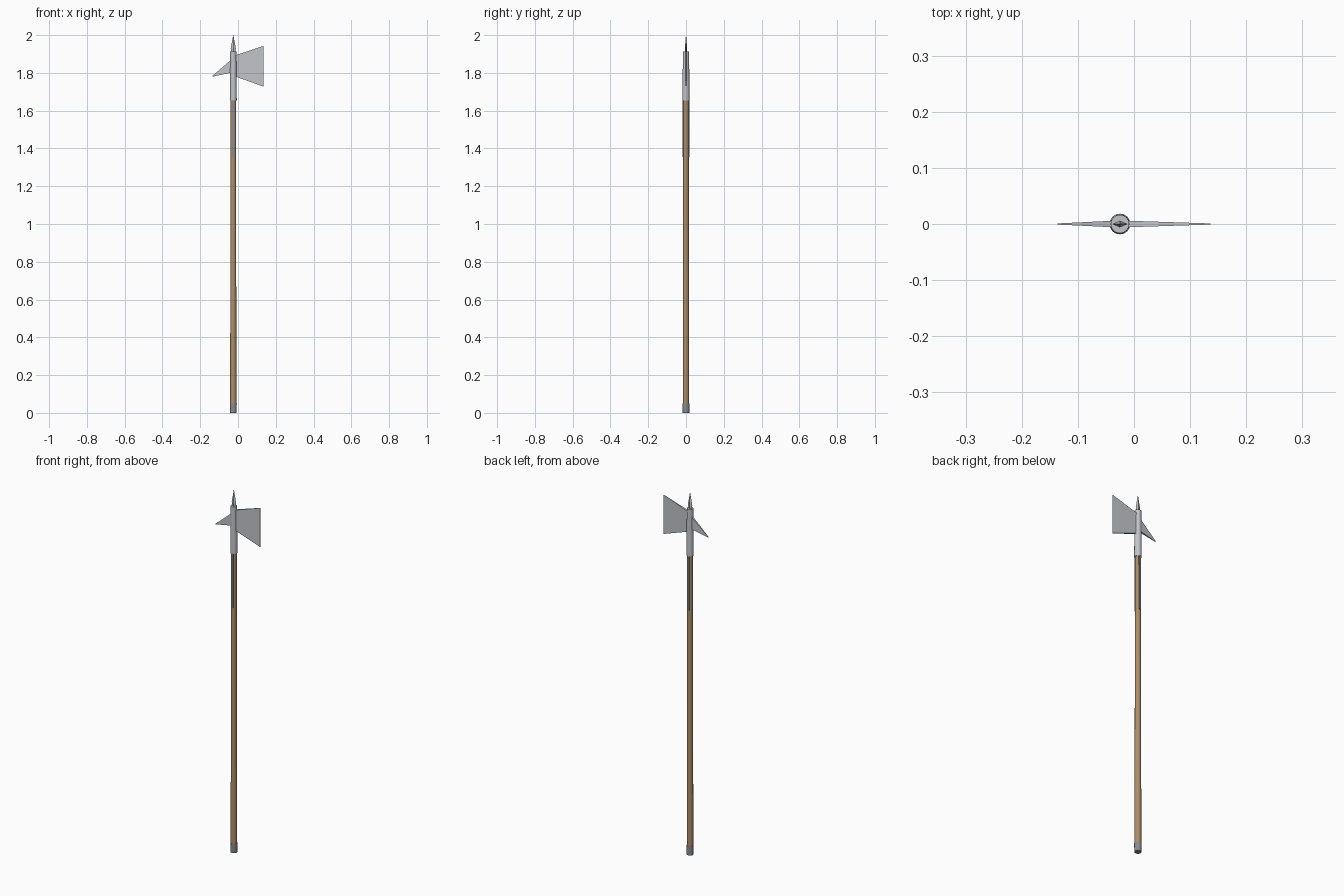
import bpy, bmesh, math

if "Cube" in bpy.data.objects:
    bpy.data.objects.remove(bpy.data.objects["Cube"])

CX = -0.025  # shaft axis


def material(name, color):
    m = bpy.data.materials.new(name)
    m.diffuse_color = (*color, 1)
    m.use_nodes = True
    m.node_tree.nodes["Principled BSDF"].inputs["Base Color"].default_value = m.diffuse_color
    return m


wood = material("wood", (0.42, 0.27, 0.14))
steel = material("steel", (0.55, 0.56, 0.59))
dark_steel = material("dark_steel", (0.25, 0.26, 0.28))


def loft(name, rings, mat):
    """Bridge successive rings of points and cap both ends."""
    bm = bmesh.new()
    loops = [[bm.verts.new(p) for p in ring] for ring in rings]
    n = len(loops[0])
    for a, b in zip(loops, loops[1:]):
        for i in range(n):
            j = (i + 1) % n
            bm.faces.new((a[i], a[j], b[j], b[i]))
    bm.faces.new(loops[0][::-1])
    bm.faces.new(loops[-1])
    bmesh.ops.remove_doubles(bm, verts=bm.verts, dist=1e-5)
    bmesh.ops.recalc_face_normals(bm, faces=bm.faces)
    me = bpy.data.meshes.new(name)
    bm.to_mesh(me)
    bm.free()
    ob = bpy.data.objects.new(name, me)
    bpy.context.collection.objects.link(ob)
    me.materials.append(mat)
    return ob


def ring(rx, ry, z, sides):
    return [(CX + rx * math.cos(2 * math.pi * i / sides),
             ry * math.sin(2 * math.pi * i / sides), z) for i in range(sides)]


def tube(name, profile, mat, sides=16):
    ob = loft(name, [ring(r, r, z, sides) for r, z in profile], mat)
    bpy.ops.object.select_all(action='DESELECT')
    bpy.context.view_layer.objects.active = ob
    ob.select_set(True)
    bpy.ops.object.shade_smooth_by_angle(angle=math.radians(40))


def wedge(name, root, tip, mat):
    """Flat plate thinning outwards; stations are (x, z_low, z_high, half_y)."""
    loft(name, [[(x, -t, lo), (x, t, lo), (x, t, hi), (x, -t, hi)]
                for x, lo, hi, t in (root, tip)], mat)


# Wooden shaft, butt cap and head socket
tube("shaft", [(0.0165, 0.03), (0.0145, 1.70)], wood)
tube("butt_cap", [(0.0175, 0), (0.0185, 0.05)], dark_steel)
tube("socket", [(0.0185, 1.653), (0.0165, 1.912)], steel)

# Langets strapped to the front and back of the shaft
for side, label in ((-1, "front"), (1, "back")):
    y0, y1 = side * 0.012, side * 0.0175
    loft(label + "_langet",
         [[(CX - 0.006, y0, z), (CX + 0.006, y0, z),
           (CX + 0.006, y1, z), (CX - 0.006, y1, z)] for z in (1.355, 1.66)],
         dark_steel)

# Axe blade and rear fluke
wedge("axe_blade", (CX + 0.008, 1.782, 1.892, 0.006), (0.136, 1.727, 1.943, 0.001), steel)
wedge("rear_fluke", (CX - 0.008, 1.802, 1.872, 0.006), (-0.136, 1.780, 1.784, 0.001), steel)

# Diamond-section top spike
loft("top_spike", [ring(0.009, 0.004, 1.905, 4), ring(0.0135, 0.006, 1.93, 4),
                   ring(0.0005, 0.0005, 2.0, 4)], steel)
